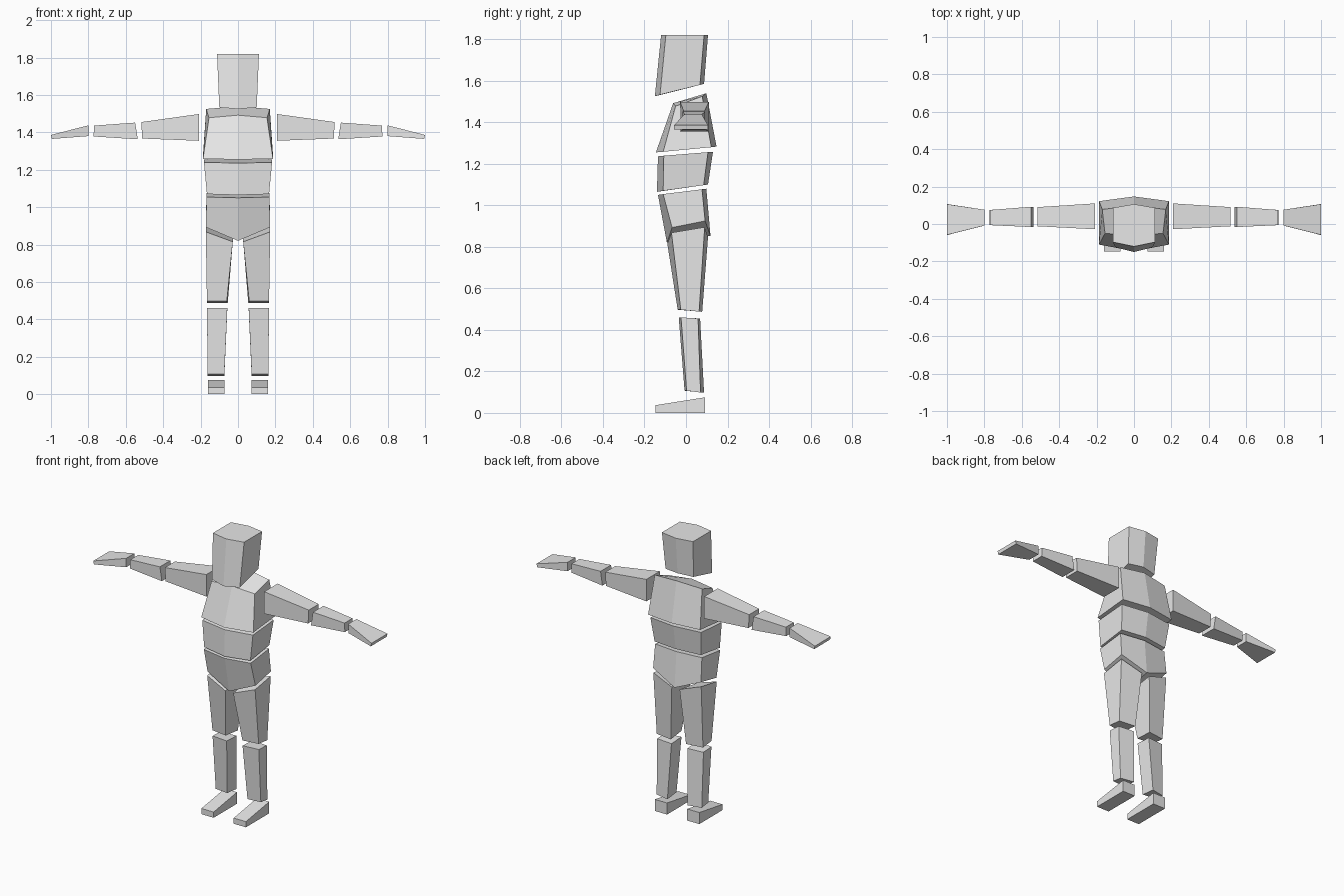
import bpy
import bmesh

cube = bpy.data.objects.get("Cube")
if cube:
    bpy.data.objects.remove(cube, do_unlink=True)

grey = bpy.data.materials.new("light_grey")
grey.use_nodes = True
grey.diffuse_color = (0.8, 0.8, 0.8, 1)
grey.node_tree.nodes["Principled BSDF"].inputs["Base Color"].default_value = (0.8, 0.8, 0.8, 1)


def loft(name, ring_a, ring_b, closed=True):
    """Join two four-point rings; an open one lacks the wall on the centre plane."""
    bm = bmesh.new()
    a = [bm.verts.new(p) for p in ring_a]
    b = [bm.verts.new(p) for p in ring_b]
    bm.faces.new(a[::-1])
    bm.faces.new(b)
    for i in range(4 if closed else 3):
        j = (i + 1) % 4
        bm.faces.new((a[i], a[j], b[j], b[i]))
    if closed:
        bmesh.ops.recalc_face_normals(bm, faces=bm.faces[:])
    mesh = bpy.data.meshes.new(name)
    bm.to_mesh(mesh)
    bm.free()
    mesh.materials.append(grey)
    obj = bpy.data.objects.new(name, mesh)
    bpy.context.collection.objects.link(obj)
    return obj


def torso_part(name, bottom, top):
    """Half of a six-sided block, mirrored; points run front centre to back centre."""
    obj = loft(name, bottom, top, closed=False)
    mod = obj.modifiers.new("Mirror", 'MIRROR')
    mod.use_clip = True


def limb_pair(name, ring_a, ring_b):
    """A four-sided block on each side of the body."""
    for side, s in (("left", 1), ("right", -1)):
        loft(f"{side}_{name}",
             [(s * x, y, z) for x, y, z in ring_a],
             [(s * x, y, z) for x, y, z in ring_b])


def arm_ring(x_top, x_bottom, y_front, y_back, z_bottom, z_top):
    return [(x_bottom, y_front, z_bottom), (x_bottom, y_back, z_bottom),
            (x_top, y_back, z_top), (x_top, y_front, z_top)]


# Head and torso blocks
torso_part("head",
           [(0, -.15, 1.525), (.10, -.125, 1.533), (.10, .067, 1.58), (0, .087, 1.585)],
           [(0, -.12, 1.82), (.112, -.097, 1.82), (.112, .087, 1.82), (0, .106, 1.82)])
torso_part("chest",
           [(0, -.145, 1.255), (.187, -.11, 1.258), (.187, .122, 1.28), (0, .147, 1.283)],
           [(0, -.062, 1.492), (.155, -.05, 1.478), (.17, .078, 1.525), (0, .098, 1.54)])
torso_part("abdomen",
           [(0, -.14, 1.065), (.166, -.11, 1.07), (.166, .085, 1.097), (0, .106, 1.10)],
           [(0, -.135, 1.236), (.182, -.107, 1.239), (.182, .106, 1.256), (0, .13, 1.258)])
torso_part("pelvis",
           [(0, -.092, .82), (.172, -.067, .893), (.172, .092, .925), (0, .118, .853)],
           [(0, -.135, 1.05), (.168, -.11, 1.054), (.168, .077, 1.077), (0, .098, 1.08)])

# Legs: rings run inner front, outer front, outer back, inner back
limb_pair("thigh",
          [(.06, -.04, .497), (.166, -.025, .497), (.166, .063, .488), (.055, .078, .487)],
          [(.028, -.09, .815), (.172, -.07, .868), (.172, .09, .895), (.028, .106, .845)])
limb_pair("shin",
          [(.073, -.007, .107), (.162, .003, .107), (.162, .07, .098), (.073, .087, .097)],
          [(.057, -.035, .46), (.166, -.024, .46), (.166, .058, .455), (.057, .068, .455)])
limb_pair("foot",
          [(.072, -.147, 0), (.16, -.147, 0), (.16, .092, 0), (.072, .092, 0)],
          [(.072, -.147, .037), (.16, -.147, .037), (.16, .092, .075), (.072, .092, .075)])

# Arms
limb_pair("upper_arm",
          arm_ring(.208, .208, -.028, .11, 1.355, 1.498),
          arm_ring(.517, .512, -.012, .09, 1.367, 1.455))
limb_pair("forearm",
          arm_ring(.55, .536, -.016, .092, 1.363, 1.452),
          arm_ring(.77, .772, -.006, .075, 1.378, 1.436))
limb_pair("hand",
          arm_ring(.798, .798, -.008, .076, 1.38, 1.438),
          arm_ring(1.0, .995, -.058, .106, 1.365, 1.386))
